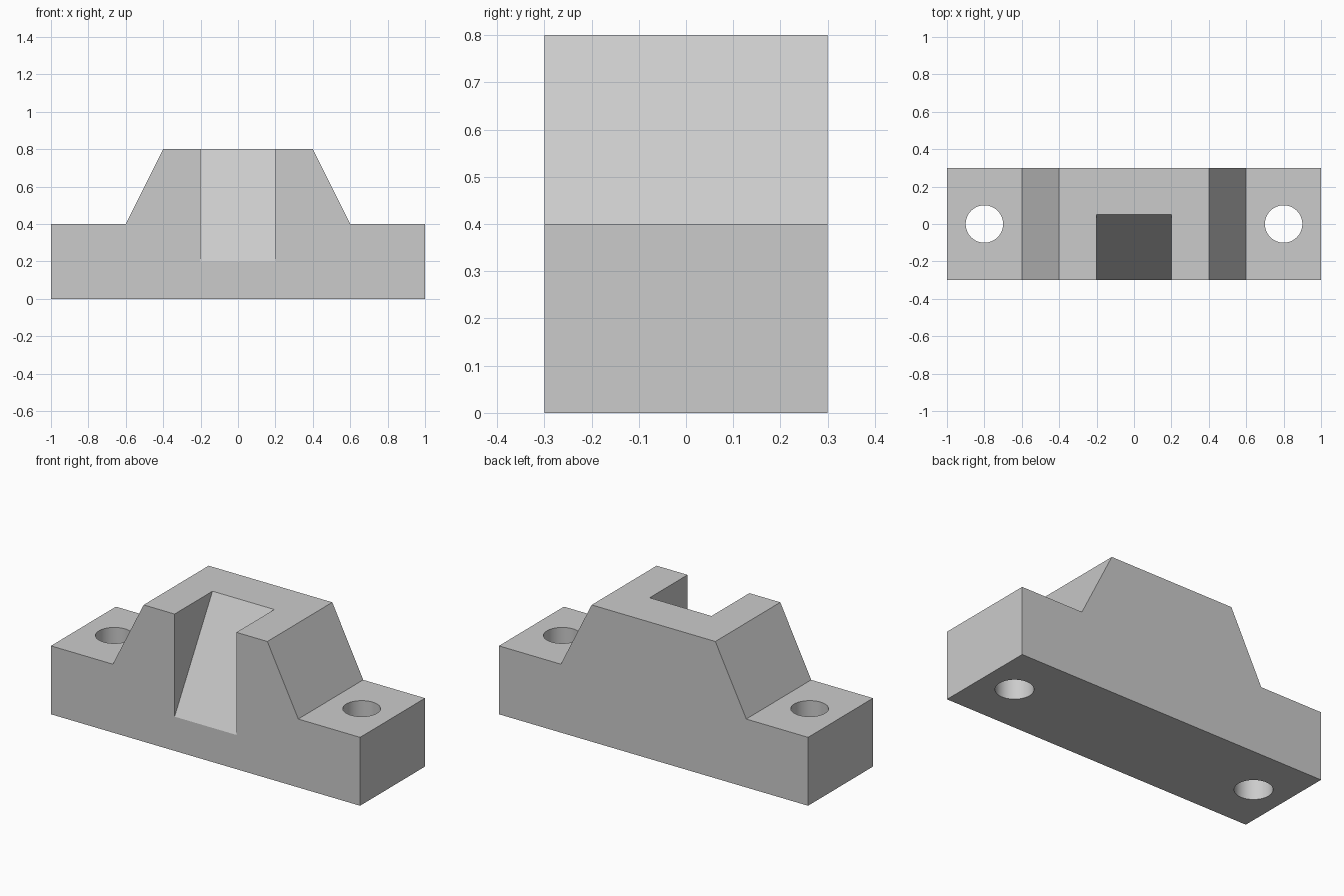
import bpy, bmesh
from mathutils import Vector

if "Cube" in bpy.data.objects:
    bpy.data.objects.remove(bpy.data.objects["Cube"])


def prism(name, outline, direction):
    """Extrude a closed planar outline along a direction into a solid."""
    bm = bmesh.new()
    face = bm.faces.new([bm.verts.new(p) for p in outline])
    ext = bmesh.ops.extrude_face_region(bm, geom=[face])
    verts = [v for v in ext["geom"] if isinstance(v, bmesh.types.BMVert)]
    bmesh.ops.translate(bm, verts=verts, vec=Vector(direction))
    bmesh.ops.recalc_face_normals(bm, faces=bm.faces)
    mesh = bpy.data.meshes.new(name)
    bm.to_mesh(mesh)
    bm.free()
    obj = bpy.data.objects.new(name, mesh)
    bpy.context.collection.objects.link(obj)
    return obj


def cut(target, cutter):
    """Subtract the cutter, apply the result and remove the cutter."""
    bpy.context.view_layer.objects.active = target
    mod = target.modifiers.new("cut", 'BOOLEAN')
    mod.operation = 'DIFFERENCE'
    mod.solver = 'EXACT'
    mod.object = cutter
    bpy.ops.object.modifier_apply(modifier=mod.name)
    bpy.data.objects.remove(cutter, do_unlink=True)


# Block with flat ears and a trapezoid centre
half = [(1, 0), (1, 0.4), (0.6, 0.4), (0.4, 0.8)]
profile = half + [(-x, z) for x, z in reversed(half)]
block = prism("mounting_block", [(x, -0.3, z) for x, z in profile], (0, 0.6, 0))

# Notch with a sloped floor, open to the front and top (overshoots the block)
slope = 0.6 / 0.35
e = 0.07
notch = [(-0.3 - e, 0.2 - e * slope), (0.05 + e, 0.8 + e * slope),
         (-0.3 - e, 0.8 + e * slope)]
cut(block, prism("notch_cutter", [(-0.2, y, z) for y, z in notch], (0.4, 0, 0)))

# Bolt holes through both ears
for x in (-0.8, 0.8):
    bpy.ops.mesh.primitive_cylinder_add(vertices=64, radius=0.1, depth=1,
                                        location=(x, 0, 0.2))
    hole = bpy.context.object
    hole.name = "bolt_hole_cutter"
    cut(block, hole)

# Smooth hole walls, sharp edges elsewhere
bpy.ops.object.select_all(action='DESELECT')
block.select_set(True)
bpy.context.view_layer.objects.active = block
bpy.ops.object.shade_smooth_by_angle()
